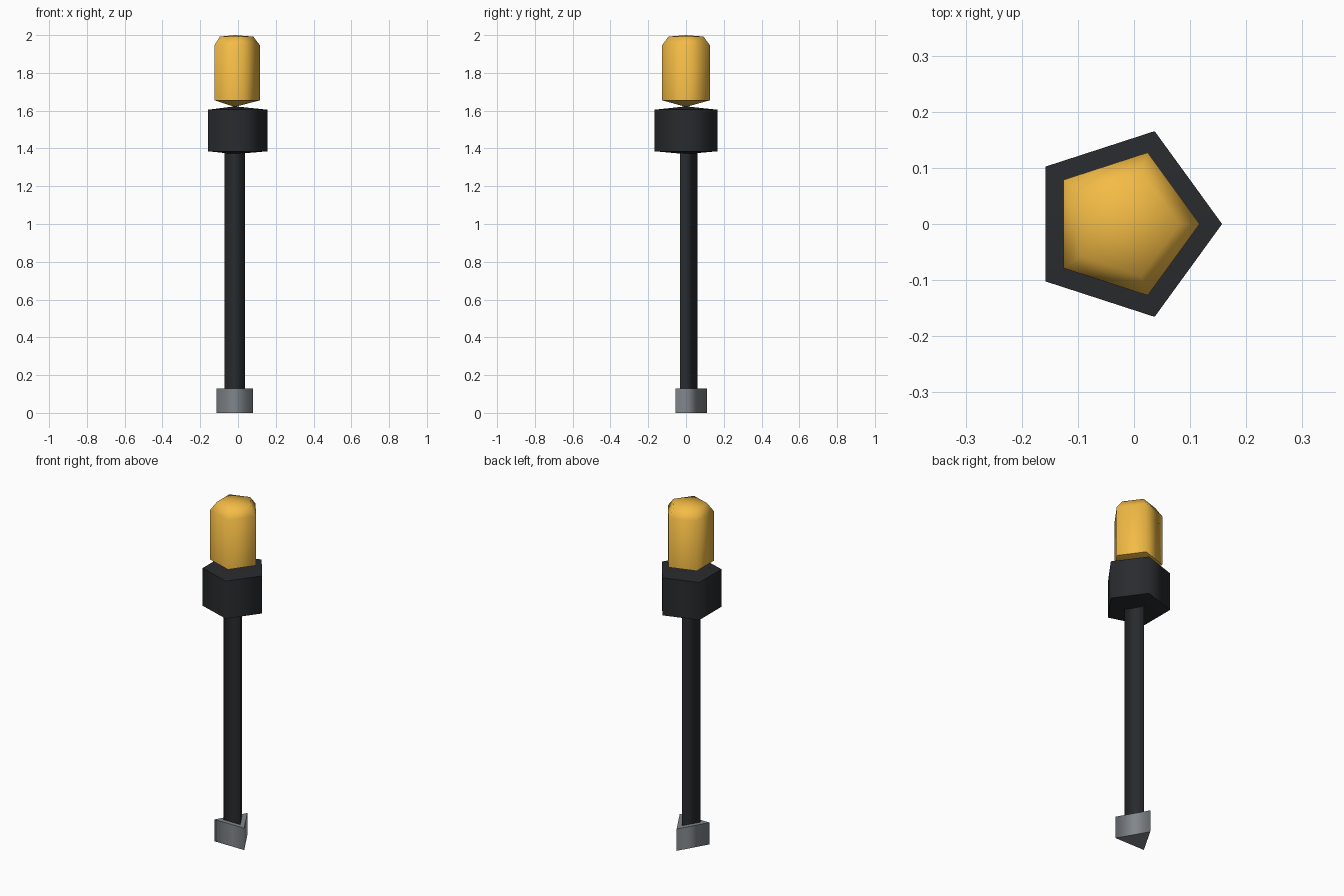
import bpy, bmesh
from math import cos, sin, tau, pi

if "Cube" in bpy.data.objects:
    bpy.data.objects.remove(bpy.data.objects["Cube"])

CX = -0.017  # shared axis of all parts


def material(name, rgb):
    m = bpy.data.materials.new(name)
    m.diffuse_color = (*rgb, 1)
    m.use_nodes = True
    m.node_tree.nodes["Principled BSDF"].inputs["Base Color"].default_value = m.diffuse_color
    return m


def lathe(name, profile, sides, phase=0.0, mat=None, sharp=()):
    """Spin (radius, z) points into a faceted solid; rings in `sharp` keep hard edges."""
    bm = bmesh.new()
    rings = []
    for r, z in profile:
        n = sides if r > 0 else 1
        rings.append([bm.verts.new((r * cos(phase + tau * i / sides),
                                    r * sin(phase + tau * i / sides), z)) for i in range(n)])
    for a, b in zip(rings, rings[1:]):
        for i in range(sides):
            j = (i + 1) % sides
            quad = [a[i % len(a)], a[j % len(a)], b[j % len(b)], b[i % len(b)]]
            bm.faces.new(list(dict.fromkeys(quad)))
    # close flat ends
    for ring in (rings[0], rings[-1]):
        if len(ring) > 1:
            bm.faces.new(ring)
    bmesh.ops.recalc_face_normals(bm, faces=bm.faces)
    for f in bm.faces:
        f.smooth = True
    for k in sharp:
        ring = rings[k]
        for i in range(sides):
            bm.edges.get((ring[i], ring[(i + 1) % sides])).smooth = False
    me = bpy.data.meshes.new(name)
    bm.to_mesh(me)
    bm.free()
    ob = bpy.data.objects.new(name, me)
    ob.location.x = CX
    bpy.context.collection.objects.link(ob)
    if mat:
        me.materials.append(mat)
    return ob


black = material("black", (0.022, 0.024, 0.027))
amber = material("amber", (0.9, 0.5, 0.06))
grey = material("grey", (0.22, 0.24, 0.26))

# triangular foot and pole, one corner pointing to the back
lathe("foot", [(0.111, 0), (0.111, 0.128)], 3, pi / 2, grey, (0, 1))
lathe("pole", [(0.062, 0.01), (0.062, 1.40)], 3, pi / 2, black, (0, 1))

# five-sided housing with shallow pointed ends
lathe("lamp_housing", [(0, 1.37), (0.174, 1.385), (0.174, 1.605), (0, 1.623)],
      5, 0, black, (1, 2))

# five-sided amber lens with a domed top
lathe("lamp_lens", [(0, 1.62), (0.134, 1.655), (0.134, 1.945), (0.098, 1.992), (0, 2.0)],
      5, 0, amber, (1,))
